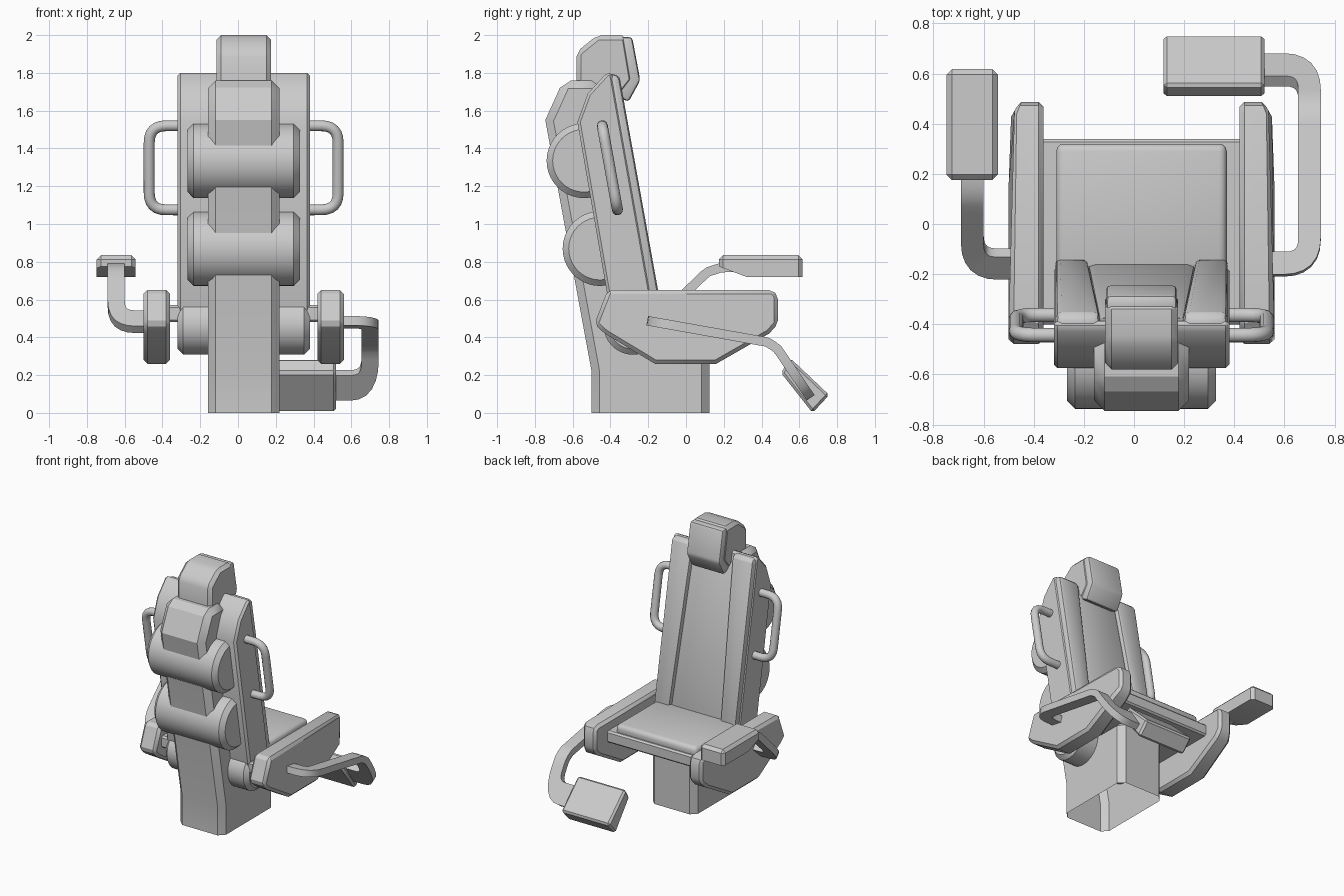
import bpy, bmesh, math
from mathutils import Vector, Matrix

if "Cube" in bpy.data.objects:
    bpy.data.objects.remove(bpy.data.objects["Cube"])

grey = bpy.data.materials.new("plain_grey")
grey.use_nodes = True
grey.diffuse_color = (0.6, 0.6, 0.6, 1)
grey.node_tree.nodes["Principled BSDF"].inputs["Base Color"].default_value = (0.6, 0.6, 0.6, 1)

MID = 0.03  # the chair's own centre line


def finish(name, bm, bevel=0.0, segments=1, sharp_below=-1.0, warp=None, open_floor=False):
    """Bevels sharp edges above a height, then adds the object to the scene."""
    bmesh.ops.recalc_face_normals(bm, faces=bm.faces)
    if bevel:
        edges = [e for e in bm.edges if e.calc_face_angle(0) > math.radians(35)
                 and max(v.co.z for v in e.verts) > sharp_below]
        bmesh.ops.bevel(bm, geom=edges, offset=bevel, segments=segments,
                        profile=0.5, affect="EDGES", clamp_overlap=True)
    if warp:
        for v in bm.verts:
            v.co.x = warp(v.co)
    if open_floor:
        floor = [f for f in bm.faces if f.calc_center_median().z < 0.001]
        bmesh.ops.delete(bm, geom=floor, context="FACES")
    mesh = bpy.data.meshes.new(name)
    bm.to_mesh(mesh)
    bm.free()
    ob = bpy.data.objects.new(name, mesh)
    bpy.context.collection.objects.link(ob)
    mesh.materials.append(grey)
    bpy.ops.object.select_all(action="DESELECT")
    ob.select_set(True)
    bpy.context.view_layer.objects.active = ob
    bpy.ops.object.shade_smooth_by_angle(angle=math.radians(32))


def prism(name, profile, x0, x1, *args, **options):
    """Side profile of (y, z) points extruded from x0 to x1."""
    bm = bmesh.new()
    face = bm.faces.new([bm.verts.new((x0, y, z)) for y, z in profile])
    out = bmesh.ops.extrude_face_region(bm, geom=[face])["geom"]
    moved = [v for v in out if isinstance(v, bmesh.types.BMVert)]
    bmesh.ops.translate(bm, verts=moved, vec=(x1 - x0, 0, 0))
    finish(name, bm, *args, **options)


def box(name, half, y, z, *args):
    prism(name, [(y[0], z[0]), (y[1], z[0]), (y[1], z[1]), (y[0], z[1])],
          MID - half, MID + half, *args)


def roller(name, y, z, radius, half, bevel):
    bm = bmesh.new()
    bmesh.ops.create_cone(bm, cap_ends=True, segments=40, radius1=radius,
                          radius2=radius, depth=2 * half)
    bmesh.ops.rotate(bm, verts=bm.verts, matrix=Matrix.Rotation(math.pi / 2, 3, "Y"))
    bmesh.ops.translate(bm, verts=bm.verts, vec=(MID, y, z))
    finish(name, bm, bevel)


def rounded(points, radius, steps=6):
    """Polyline with its inner corners rounded."""
    pts = [Vector(p) for p in points]
    out = [pts[0]]
    for a, b, c in zip(pts, pts[1:], pts[2:]):
        p, q = b + (a - b).normalized() * radius, b + (c - b).normalized() * radius
        for i in range(steps + 1):
            t = i / steps
            out.append(p * (1 - t) ** 2 + b * (2 * t * (1 - t)) + q * t * t)
    return out + [pts[-1]]


def subdivided(path, step=0.03):
    out = [path[0]]
    for a, b in zip(path, path[1:]):
        n = max(1, round((b - a).length / step))
        out += [a.lerp(b, k / n) for k in range(1, n + 1)]
    return out


def sweep(name, path, section):
    """Joins one ring of points per path point; section(i, p) gives the ring."""
    bm = bmesh.new()
    rings = [[bm.verts.new(v) for v in section(i, p)] for i, p in enumerate(path)]
    n = len(rings[0])
    for a, b in zip(rings, rings[1:]):
        for k in range(n):
            bm.faces.new((a[k], a[(k + 1) % n], b[(k + 1) % n], b[k]))
    bm.faces.new(rings[0])
    bm.faces.new(rings[-1])
    finish(name, bm)


def direction(path, i):
    return (path[min(i + 1, len(path) - 1)] - path[max(i - 1, 0)]).normalized()


def tube(name, path, radius):
    def section(i, p):
        d = direction(path, i)
        u = d.cross(Vector((0, 1, 0.15))).normalized()
        v = d.cross(u)
        return [p + (u * math.cos(a) + v * math.sin(a)) * radius
                for a in (k * math.tau / 12 for k in range(12))]
    sweep(name, path, section)


def band(name, plan, fold, width=0.09, thick=0.05):
    """Flat strip: plan path in (x, y), folded along a side profile of (y, z)."""
    def height(y):
        for (y0, z0), (y1, z1) in zip(fold, fold[1:]):
            if y <= y1:
                break
        return z0 + (z1 - z0) * (y - y0) / (y1 - y0)

    def section(i, p):
        d = direction(plan, i)
        across = Vector((-d.y, d.x)) * width / 2
        ring = []
        for s, t in ((1, 1), (-1, 1), (-1, -1), (1, -1)):
            e = p + across * s
            slope = (height(p.y + 0.02) - height(p.y - 0.02)) / 0.04
            normal = Vector((0, -slope, 1)).normalized() * thick / 2 * t
            ring.append(Vector((e.x, e.y, height(e.y))) + normal)
        return ring
    sweep(name, plan, section)


# Hollow pedestal and leaning spine, open at the floor
prism("pedestal_spine", [(-0.5, 0), (-0.5, 0.22), (-0.745, 1.55), (-0.65, 1.76), (-0.46, 1.76),
                         (-0.4, 1.6), (-0.2, 0.5), (0.125, 0.5), (0.125, 0)],
      MID - 0.19, MID + 0.19, 0.042, sharp_below=0.01, open_floor=True)

# Rollers on the spine and the seat hinge
roller("upper_roller", -0.54, 1.335, 0.198, 0.297, 0.032)
roller("lower_roller", -0.455, 0.87, 0.198, 0.297, 0.032)
roller("seat_hinge", -0.28, 0.465, 0.157, 0.35, 0.03)


# Backrest: a full-width shell, then a cushion in the gap between two bolsters
def gap(z):
    return 0.165 + 0.05 * (1.8 - z) / 1.23


prism("back_shell", [(-0.575, 1.54), (-0.52, 1.69), (-0.42, 1.8), (-0.39, 1.8),
                     (-0.165, 0.53), (-0.4, 0.53)], MID - 0.35, MID + 0.35, 0.028)
prism("back_cushion", [(-0.43, 1.73), (-0.366, 1.73), (-0.15, 0.56), (-0.24, 0.56)],
      MID - 0.2, MID + 0.2, 0.03, 2,
      warp=lambda c: MID + (c.x - MID) * (gap(c.z) + 0.005) / 0.2)

# Seat base and cushion
box("seat_base", 0.42, (-0.4, 0.34), (0.48, 0.57), 0.012)
box("seat_cushion", 0.34, (-0.19, 0.32), (0.54, 0.627), 0.03, 3)

# Headrest block with a padded face
prism("headrest", [(-0.58, 1.7), (-0.58, 1.91), (-0.47, 2.0), (-0.315, 2.0), (-0.275, 1.76),
                   (-0.345, 1.67), (-0.42, 1.7)], MID - 0.145, MID + 0.145, 0.025)
prism("headrest_pad", [(-0.35, 1.99), (-0.285, 1.99), (-0.242, 1.76), (-0.305, 1.645), (-0.37, 1.68)],
      MID - 0.14, MID + 0.14, 0.018, 2)

# Mirrored parts: bolsters, arm pods, grab handles
pod = [(-0.415, 0.65), (0.46, 0.65), (0.487, 0.62), (0.487, 0.47), (0.44, 0.42),
       (0.16, 0.26), (-0.165, 0.26), (-0.43, 0.42), (-0.485, 0.47)]
bolster = [(-0.44, 1.79), (-0.365, 1.795), (-0.35, 1.77), (-0.13, 0.55), (-0.22, 0.55)]
for side, label in ((1, "left"), (-1, "right")):
    prism(label + "_bolster", bolster, MID + side * 0.165, MID + side * 0.343, 0.025, 2,
          warp=lambda c: MID + side * (0.343 - (0.343 - abs(c.x - MID)) * (0.343 - gap(c.z)) / 0.178))
    # The front of each pod narrows on its outer side
    prism(label + "_arm_pod", pod, MID + side * 0.39, MID + side * 0.53, 0.04,
          warp=lambda c: c.x - side * max(0, c.y - 0.41) * max(0, abs(c.x - MID) - 0.46) * 8)
    loop = rounded([(MID + side * 0.28, -0.443, 1.52), (MID + side * 0.5, -0.443, 1.52),
                    (MID + side * 0.5, -0.363, 1.075), (MID + side * 0.28, -0.363, 1.075)], 0.09)
    tube(label + "_grab_handle", loop, 0.029)

# Control arm on the right, rising to a hand console
band("control_arm", subdivided(rounded([(-0.42, -0.16), (-0.645, -0.16), (-0.645, 0.3)], 0.1)),
     [(-0.3, 0.36), (-0.16, 0.48), (0.11, 0.745), (0.19, 0.77), (0.4, 0.77)])
prism("hand_console", [(0.175, 0.835), (0.618, 0.835), (0.618, 0.72), (0.32, 0.72), (0.175, 0.775)],
      -0.748, -0.543, 0.022, sharp_below=0.78)

# Foot arm on the left, dropping to a tilted foot pad
band("foot_arm", subdivided(rounded([(0.48, -0.16), (0.7, -0.16), (0.7, 0.615), (0.46, 0.615)], 0.1)),
     [(-0.3, 0.505), (-0.16, 0.48), (0.43, 0.375), (0.48, 0.345), (0.66, 0.08), (0.8, -0.126)])
prism("foot_pad", [(0.503, 0.212), (0.552, 0.29), (0.758, 0.095), (0.67, 0.0)],
      0.118, 0.52, 0.014)
